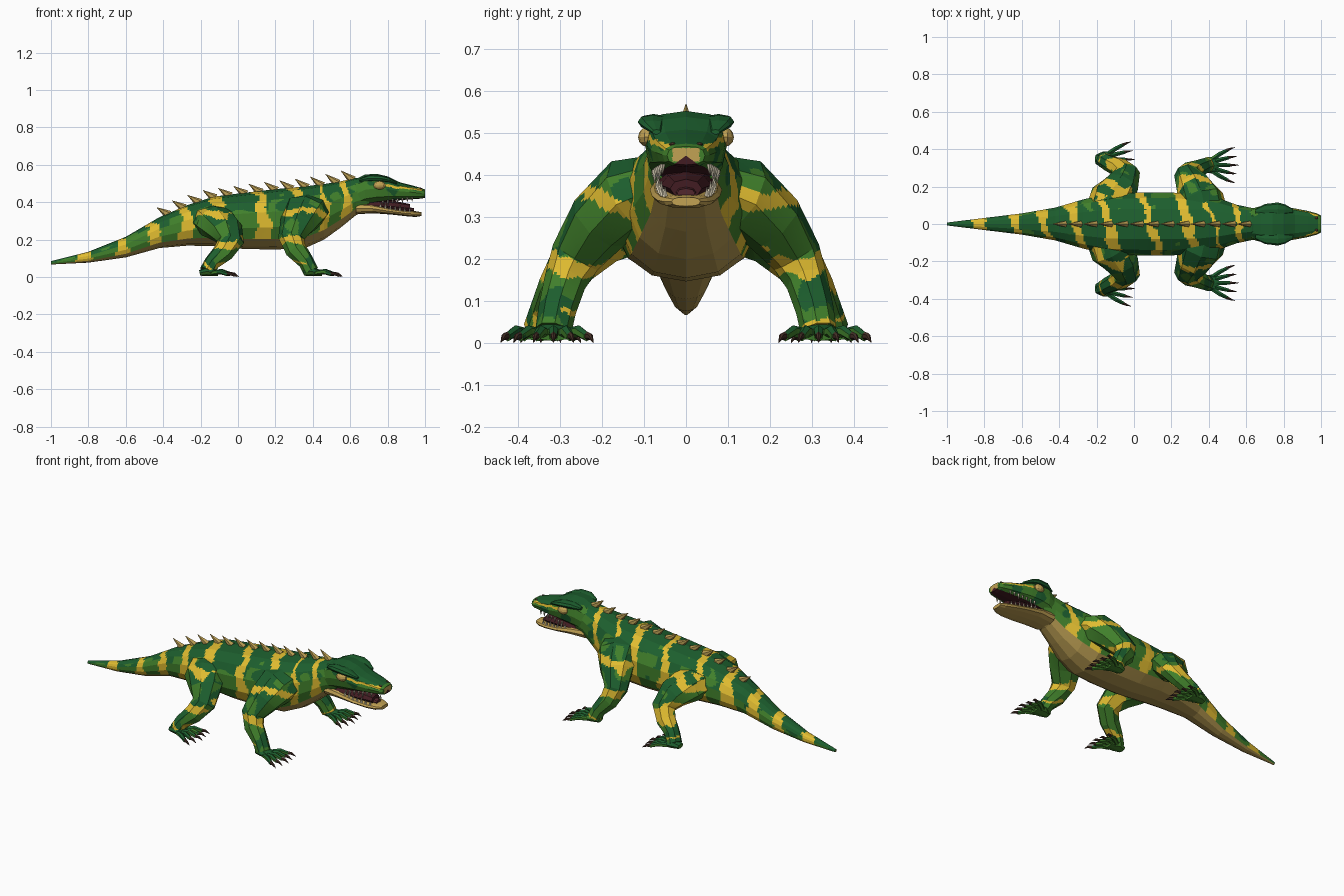
import bpy, bmesh, math
from mathutils import Vector, Matrix, noise

if "Cube" in bpy.data.objects:
    bpy.data.objects.remove(bpy.data.objects["Cube"])

COLOURS = [("dark_green", (.012, .112, .027)), ("leaf_green", (.052, .215, .024)),
           ("stripe_yellow", (.75, .505, .03)), ("belly_tan", (.45, .31, .078)),
           ("jaw_tan", (.54, .36, .088)), ("claw_brown", (.06, .03, .02)),
           ("mouth_maroon", (.055, .012, .016)), ("tooth_ivory", (.7, .63, .47)),
           ("tongue_red", (.085, .02, .026))]
DARK, LEAF, YELLOW, BELLY, TAN, CLAW, MOUTH, IVORY, TONGUE = range(9)
MATS = []
for label, rgb in COLOURS:
    m = bpy.data.materials.new(label)
    m.use_nodes = True
    m.diffuse_color = (*rgb, 1)
    m.node_tree.nodes["Principled BSDF"].inputs["Base Color"].default_value = (*rgb, 1)
    MATS.append(m)
X, Z = Vector((1, 0, 0)), Vector((0, 0, 1))


def wobble(p, scale):
    return noise.noise(p * scale + Vector((3.3, 1.7, 5.1)))


def finish(bm, name):
    me = bpy.data.meshes.new(name)
    bm.to_mesh(me)
    bm.free()
    for m in MATS:
        me.materials.append(m)
    ob = bpy.data.objects.new(name, me)
    bpy.context.collection.objects.link(ob)


def loft(name, rings, colour, sides=8, power=1, ref=Z, axis=None, cuts=0, paint=None):
    """Skin rings of (centre, radius along ref, radius across); colour is an index or a rule by side."""
    bm = bmesh.new()
    pts = [Vector(r[0]) for r in rings]
    loops = []
    for i, (c, ru, rv) in enumerate(rings):
        t = axis or (pts[min(i + 1, len(pts) - 1)] - pts[max(i - 1, 0)]).normalized()
        u = (ref - t * ref.dot(t)).normalized()
        v = t.cross(u)
        loop = []
        for j in range(sides):
            a = math.tau * j / sides
            cu, cv = (math.copysign(abs(k) ** power, k) for k in (math.cos(a), math.sin(a)))
            loop.append(bm.verts.new(pts[i] + u * ru * cu + v * rv * cv))
        loops.append(loop)
    ends = [bm.verts.new(pts[0]), bm.verts.new(pts[-1])]
    for j in range(sides):
        k = (j + 1) % sides
        faces = [bm.faces.new((a[j], a[k], b[k], b[j])) for a, b in zip(loops, loops[1:])]
        faces += [bm.faces.new((e, l[j], l[k])) for e, l in zip(ends, (loops[0], loops[-1]))]
        for f in faces:
            f.material_index = colour(j) if callable(colour) else colour
    bmesh.ops.recalc_face_normals(bm, faces=bm.faces[:])
    if cuts:
        bmesh.ops.subdivide_edges(bm, edges=bm.edges[:], cuts=cuts, use_grid_fill=True)
    bm.normal_update()
    if paint:
        for f in bm.faces:
            if f.material_index == DARK:
                f.material_index = paint(f.calc_center_median(), f.normal)
    finish(bm, name)


# Colour rules: yellow bands over a dark back and lighter flanks
BANDS = (-.83, -.63, -.47, -.32, -.14, .085, .29, .43, .56)
LEG_BANDS = ((.058, .008), (.175, .025), (.335, .026))


def greens(p, n):
    return LEAF if wobble(p, 11) * .9 + .38 - n.z > 0 else DARK


def paint_body(p, n):
    x = p.x + .3 * p.y + wobble(p, 9) * .03 + wobble(p, 35) * .012
    width = .021 + .013 * (1 - n.z) + wobble(p, 7) * .014
    if p.x > .38:
        width *= .7
    return YELLOW if min(abs(x - b) for b in BANDS) < width else greens(p, n)


def paint_leg(p, n):
    z = p.z + wobble(p, 8) * .06 + wobble(p, 32) * .014
    if any(abs(z - b) < w for b, w in LEG_BANDS) and wobble(p, 5) > -.38:
        return YELLOW
    return greens(p, n)


def paint_head(p, n):
    if p.x > .985:
        return TAN if abs(p.y) < .032 and .432 < p.z < .464 else LEAF
    if p.x < .66:
        return paint_body(p, n)
    streak = abs(p.z - .484 + .12 * (p.x - .82) + wobble(p, 25) * .008)
    if p.x > .76 and streak < .0065:
        return YELLOW
    return LEAF if n.z < .45 and wobble(p, 11) > -.25 else DARK


def sections(rows):
    return [((x, 0, (lo + hi) / 2), (hi - lo) / 2, w) for x, lo, hi, w in rows]


# Body and tail: x, underside, top, half width
BODY = [(-1, .067, .085, .008), (-.8, .077, .135, .033), (-.6, .105, .215, .058),
        (-.42, .155, .32, .09), (-.27, .168, .385, .135), (-.13, .165, .43, .165),
        (.03, .15, .45, .172), (.2, .147, .47, .172), (.36, .155, .485, .162),
        (.46, .2, .497, .138), (.55, .265, .512, .105), (.63, .33, .53, .088),
        (.7, .365, .52, .075)]
loft("body", sections(BODY), lambda j: BELLY if 5 <= j <= 8 else DARK,
     sides=14, power=.9, axis=X, cuts=13, paint=paint_body)

# Head with upper snout, then the lower jaw
HEAD = [(.62, .36, .52, .08), (.68, .385, .548, .096), (.74, .395, .552, .098),
        (.8, .403, .538, .093), (.86, .41, .508, .083), (.93, .416, .49, .07),
        (.98, .419, .476, .056), (1, .424, .468, .045)]
loft("head", sections(HEAD), lambda j: MOUTH if j in (5, 6) else DARK,
     sides=12, power=.75, axis=X, cuts=9, paint=paint_head)
JAW = [(.63, .335, .4, .078), (.72, .341, .39, .086), (.82, .334, .366, .081),
       (.9, .325, .355, .068), (.95, .321, .352, .052), (.98, .326, .347, .034)]
loft("lower_jaw", sections(JAW), TAN, sides=12, power=.75, axis=X)

# Mouth lining and tongue
loft("mouth_lining", sections([(.69, .35, .415, .068), (.83, .345, .408, .06), (.92, .345, .39, .038)]),
     MOUTH, axis=X)
loft("tongue", sections([(.84, .35, .386, .034), (.94, .346, .368, .022)]), TONGUE, axis=X)


def along(rows, x, col):
    """Value of one column of a section table at x."""
    for a, b in zip(rows, rows[1:]):
        if a[0] <= x <= b[0]:
            return a[col] + (b[col] - a[col]) * (x - a[0]) / (b[0] - a[0])


def cone(name, base, tip, ru, rv, colour, sides=6):
    loft(name, [(base, ru, rv), (tip, .001, .001)], colour, sides=sides, ref=X)


# Row of spines leaning back
for i in range(13):
    x = -.37 + i * .082
    top = along(BODY, x, 2)
    cone("back_spine", (x, 0, top - .01), (x - .064, 0, top + .03 + .012 * i / 12),
         .025, .018, BELLY)

# Teeth along both jaws, on each side
for s in (-1, 1):
    for i in range(7):
        x = .775 + i * .026
        size = .032 if i % 3 == 1 else .023
        y = s * along(HEAD, x, 3) * .8
        z = along(HEAD, x, 1) + .01
        cone("upper_tooth", (x, y, z), (x, y, z - size), .007, .007, IVORY, 5)
        x -= .013
        y = s * along(JAW, x, 3) * .8
        z = along(JAW, x, 2) - .006
        cone("lower_tooth", (x, y, z), (x, y, z + size), .007, .007, IVORY, 5)

# Brow ridges, eyes and nostrils
for s in (-1, 1):
    loft("brow", [((.65, s * .068, .518), .008, .012), ((.7, s * .077, .528), .017, .03),
                  ((.77, s * .079, .526), .016, .036), ((.81, s * .078, .518), .012, .026),
                  ((.85, s * .07, .502), .006, .01)],
         DARK, axis=X, power=.8)
    for label, spot, size, col in (
            ("eye", (.757, s * .092, .49), (.034, .022, .023), TAN),
            ("nostril", (.975, s * .032, .472), (.01, .008, .006), CLAW)):
        bm = bmesh.new()
        bmesh.ops.create_uvsphere(bm, u_segments=10, v_segments=6, radius=1,
                                  matrix=Matrix.LocRotScale(Vector(spot), None, Vector(size)))
        for f in bm.faces:
            f.material_index = col
        finish(bm, label)

# Sprawling legs: centre, radius front to back, radius across
FRONT = [((.38, .06, .37), .12, .08), ((.36, .13, .35), .122, .095), ((.32, .205, .287), .098, .08),
         ((.285, .263, .205), .07, .061), ((.31, .288, .145), .058, .05),
         ((.365, .306, .08), .043, .045), ((.39, .315, .03), .042, .043)]
HIND = [((-.15, .06, .31), .11, .08), ((-.12, .145, .295), .115, .088), ((-.065, .213, .25), .095, .073),
        ((-.04, .27, .187), .072, .058), ((-.08, .303, .13), .058, .05),
        ((-.14, .328, .075), .043, .044), ((-.165, .345, .03), .042, .043)]

for label, leg in (("front", FRONT), ("hind", HIND)):
    for s in (-1, 1):
        side = "left" if s > 0 else "right"
        rings = [((x, s * y, z), a, b) for (x, y, z), a, b in leg]
        loft(f"{label}_leg_{side}", rings, DARK, ref=X, cuts=10, paint=paint_leg)
        ax, ay = rings[-1][0][:2]
        loft(f"{label}_foot_{side}", [((ax - .04, ay, .022), .015, .025), ((ax, ay, .03), .025, .043),
                                      ((ax + .06, ay, .02), .015, .045)],
             DARK, cuts=3, paint=greens)
        # Splayed toes ending in claws
        for k in range(5):
            f = (k - 2) / 2
            reach = 1 - .12 * abs(f)

            def at(d, z, spread):
                return (ax + d * reach, ay + f * spread, z)
            loft(f"{label}_toe_{side}", [(at(.03, .022, .03), .013, .014), (at(.08, .029, .06), .014, .013),
                                         (at(.125, .015, .08), .011, .01)],
                 DARK, sides=6, cuts=2, paint=greens)
            loft(f"{label}_claw_{side}", [(at(.115, .018, .077), .011, .009), (at(.145, .016, .088), .008, .006),
                                          (at(.17, .002, .095), .001, .001)], CLAW, sides=6)
